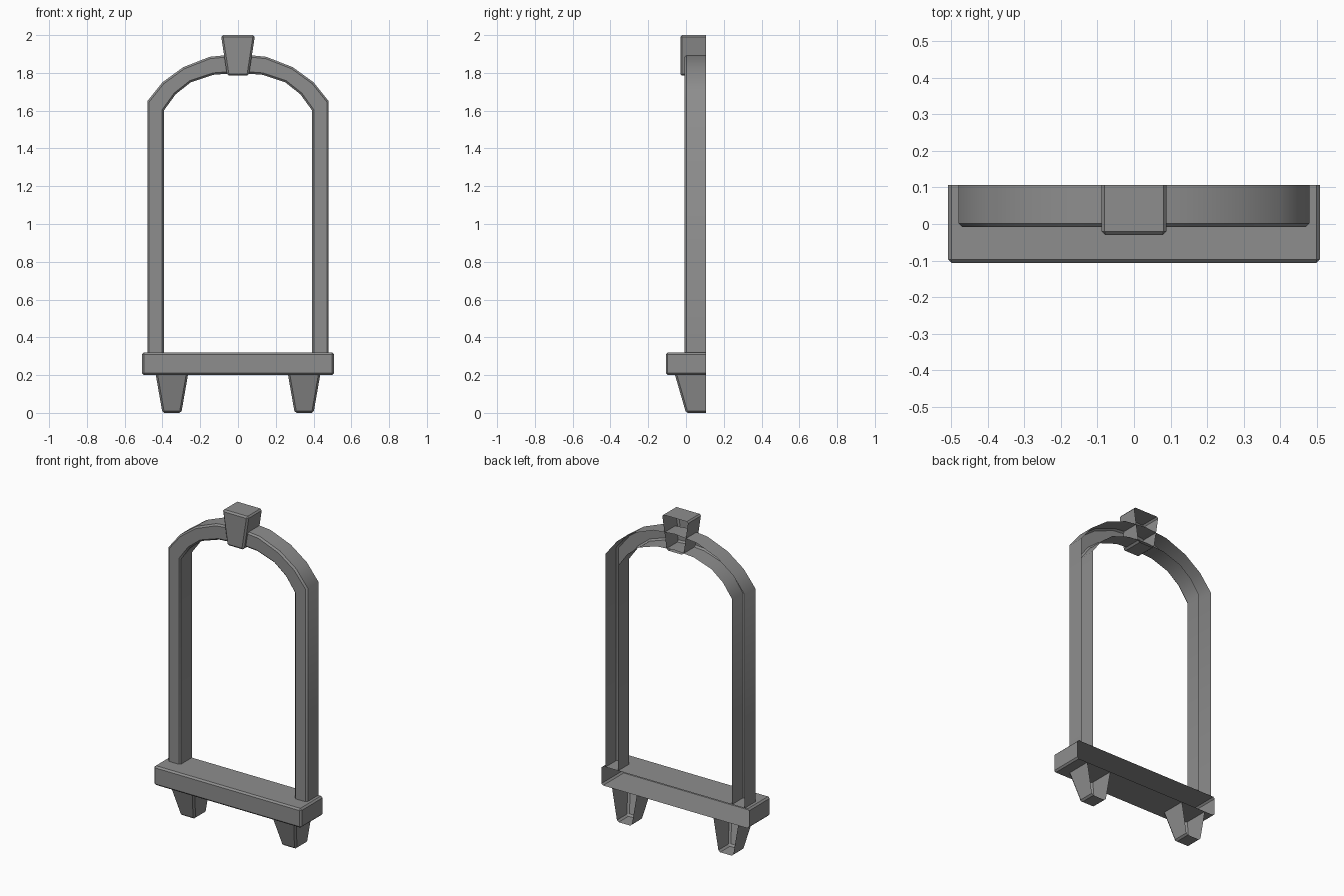
import bpy, bmesh, math

cube = bpy.data.objects.get("Cube")
if cube:
    bpy.data.objects.remove(cube, do_unlink=True)

BACK = 0.107      # plane of the open back
CHAMFER = 0.01

grey = bpy.data.materials.new("stone_grey")
grey.use_nodes = True
COLOUR = (0.27, 0.27, 0.27, 1)
grey.diffuse_color = COLOUR
grey.node_tree.nodes["Principled BSDF"].inputs["Base Color"].default_value = COLOUR


def loft(name, rings, open_z=None):
    """Join four-cornered rings, open the back (and one level), chamfer edges."""
    bm = bmesh.new()
    rows = [[bm.verts.new(p) for p in ring] for ring in rings]
    for a, b in zip(rows, rows[1:]):
        for i in range(4):
            j = (i + 1) % 4
            bm.faces.new((a[i], a[j], b[j], b[i]))
    bm.faces.new(rows[0])
    bm.faces.new(rows[-1])
    bmesh.ops.recalc_face_normals(bm, faces=bm.faces)

    def is_open(face):
        at_back = all(abs(v.co.y - BACK) < 1e-4 for v in face.verts)
        at_level = open_z is not None and all(abs(v.co.z - open_z) < 1e-4 for v in face.verts)
        return at_back or at_level

    bmesh.ops.delete(bm, geom=[f for f in bm.faces if is_open(f)], context="FACES")
    sharp = [e for e in bm.edges
             if len(e.link_faces) == 2 and e.calc_face_angle() > math.radians(60)]
    bmesh.ops.bevel(bm, geom=sharp, offset=CHAMFER, segments=1, profile=0.5, affect="EDGES")
    mesh = bpy.data.meshes.new(name)
    bm.to_mesh(mesh)
    bm.free()
    mesh.materials.append(grey)
    obj = bpy.data.objects.new(name, mesh)
    bpy.context.collection.objects.link(obj)
    return obj


def level(x, half_width, front, z):
    """Rectangle at one height, reaching from the front to the back plane."""
    return [(x - half_width, front, z), (x + half_width, front, z),
            (x + half_width, BACK, z), (x - half_width, BACK, z)]


# Sill
loft("sill", [level(0, 0.508, -0.107, 0.2), level(0, 0.508, -0.107, 0.32)])

# Tapered feet under the sill
for side, label in ((1, "left"), (-1, "right")):
    loft(label + "_foot",
         [level(side * 0.35, 0.05, 0.0, 0), level(side * 0.35, 0.085, -0.058, 0.2)],
         open_z=0.2)

# Keystone
loft("keystone", [level(0, 0.057, -0.03, 1.785), level(0, 0.09, -0.03, 2.0)])

# Arched frame, half outlines mirrored about the middle
outer = [(0.48, 0.32), (0.48, 1.65), (0.40, 1.75), (0.29, 1.83), (0.15, 1.885), (0, 1.9)]
inner = [(0.393, 0.32), (0.393, 1.6), (0.33, 1.687), (0.25, 1.75), (0.13, 1.79), (0, 1.8)]
FRONT = -0.008


def full(half):
    return half + [(-x, z) for x, z in reversed(half[:-1])]


rings = [[(ox, FRONT, oz), (ox, BACK, oz), (ix, BACK, iz), (ix, FRONT, iz)]
         for (ox, oz), (ix, iz) in zip(full(outer), full(inner))]
frame = loft("arched_frame", rings, open_z=0.32)

# Soft shading along the arch, crisp chamfers
bpy.ops.object.select_all(action="DESELECT")
frame.select_set(True)
bpy.context.view_layer.objects.active = frame
bpy.ops.object.shade_smooth_by_angle(angle=math.radians(42))
